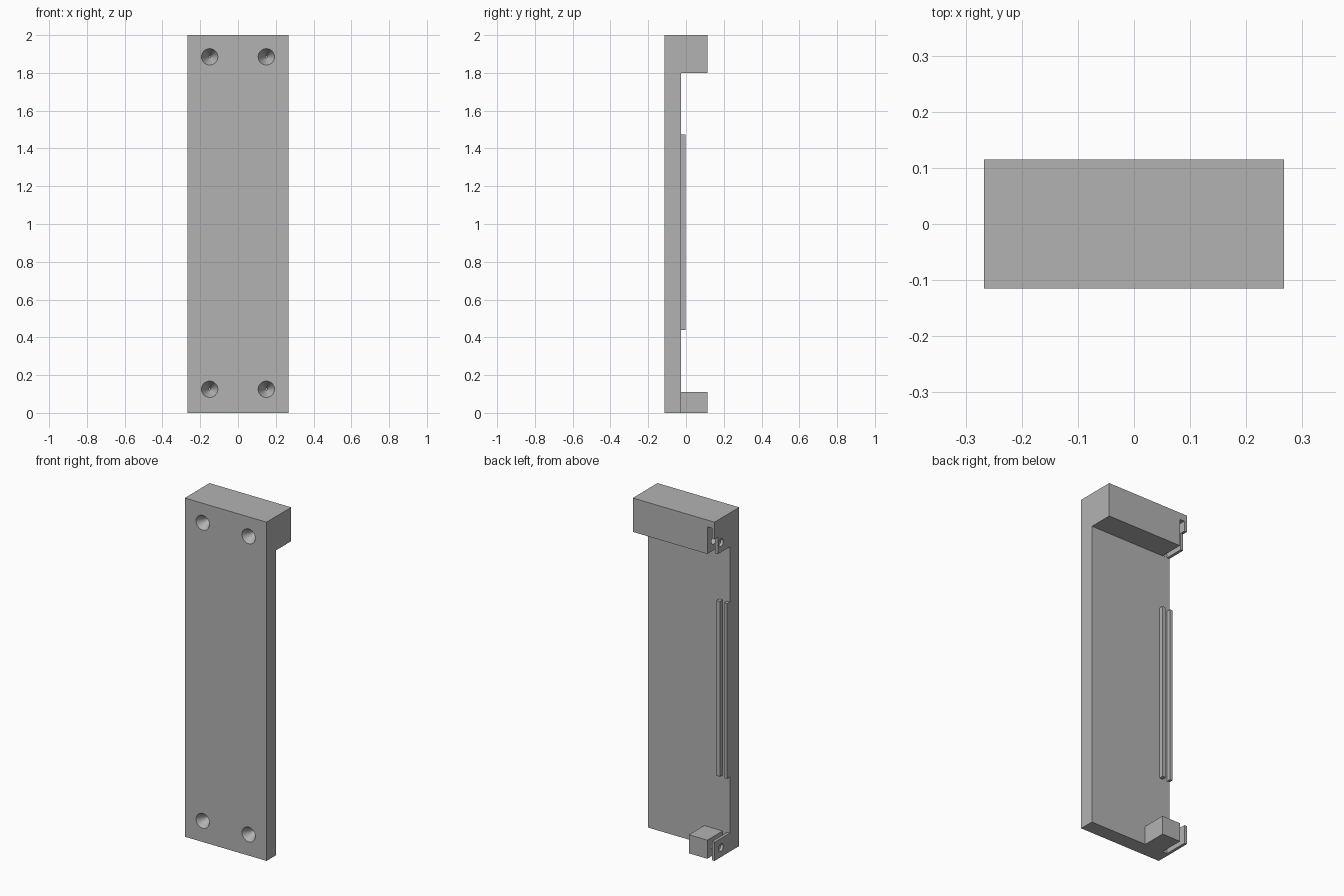
import bpy, bmesh, math
from mathutils import Matrix, Vector

cube = bpy.data.objects.get("Cube")
if cube:
    bpy.data.objects.remove(cube, do_unlink=True)

grey = bpy.data.materials.new("plain grey")
grey.use_nodes = True
colour = (0.45, 0.45, 0.45, 1)
grey.diffuse_color = colour
grey.node_tree.nodes["Principled BSDF"].inputs["Base Color"].default_value = colour

# Main dimensions
SIDE, FRONT, BACK, PLATE = 0.267, -0.115, 0.115, -0.027
SLOT = (-0.25, -0.22)          # card slot across x


def finish(name, bm):
    bmesh.ops.recalc_face_normals(bm, faces=bm.faces)
    mesh = bpy.data.meshes.new(name)
    bm.to_mesh(mesh)
    bm.free()
    mesh.materials.append(grey)
    obj = bpy.data.objects.new(name, mesh)
    bpy.context.collection.objects.link(obj)
    return obj


def box(name, xs, ys, zs):
    bm = bmesh.new()
    bmesh.ops.create_cube(bm, size=1)
    for v in bm.verts:
        v.co = [r[0] if c < 0 else r[1] for c, r in zip(v.co, (xs, ys, zs))]
    return finish(name, bm)


def cone(name, centre, r1, r2, depth, turn, axis):
    bm = bmesh.new()
    m = Matrix.Translation(centre) @ Matrix.Rotation(turn, 4, axis)
    bmesh.ops.create_cone(bm, cap_ends=True, segments=32, radius1=r1,
                          radius2=r2, depth=depth, matrix=m)
    return finish(name, bm)


def cut(obj, cutters):
    for c in cutters:
        mod = obj.modifiers.new("cut", 'BOOLEAN')
        mod.operation = 'DIFFERENCE'
        mod.solver = 'EXACT'
        mod.object = c
        bpy.context.view_layer.objects.active = obj
        bpy.ops.object.modifier_apply(modifier=mod.name)
        bpy.data.objects.remove(c, do_unlink=True)


def pin_hole(z):
    return cone("pin_cutter", (-0.22, 0.055, z), 0.022, 0.022, 0.14, math.pi / 2, 'Y')


# Back plate and full-width top block, from one side profile
bm = bmesh.new()
profile = [(FRONT, 0), (PLATE, 0), (PLATE, 1.8), (BACK, 1.8), (BACK, 2), (FRONT, 2)]
face = bm.faces.new([bm.verts.new((-SIDE, y, z)) for y, z in profile])
ext = bmesh.ops.extrude_face_region(bm, geom=[face])
bmesh.ops.translate(bm, vec=Vector((2 * SIDE, 0, 0)),
                    verts=[v for v in ext["geom"] if isinstance(v, bmesh.types.BMVert)])
body = finish("plate_and_top_block", bm)

# Slot, notched outer wall and pin hole in the top block
cutters = [
    box("slot_cutter", SLOT, (PLATE + 0.001, 0.2), (1.7, 1.96)),
    box("notch_cutter", (-0.3, -0.235), (BACK - 0.03, 0.2), (1.7, 1.9)),
    pin_hole(1.857),
]
# Tapered screw holes in the front
for x in (-0.15, 0.15):
    for z in (0.125, 1.885):
        cutters.append(cone("screw_cutter", (x, FRONT + 0.034, z),
                            0.044, 0.006, 0.07, -math.pi / 2, 'X'))
cut(body, cutters)

# Bottom block and thin outer wall, with a slot between them
for name, xs in (("bottom_block", (SLOT[1], -0.1)), ("bottom_wall", (-SIDE, SLOT[0]))):
    part = box(name, xs, (PLATE, BACK), (0, 0.11))
    cut(part, [pin_hole(0.057)])

# Two guide rails either side of the slot line
for name, xs in (("inner_rail", (SLOT[1], -0.198)), ("outer_rail", (-SIDE, SLOT[0]))):
    box(name, xs, (PLATE, -0.002), (0.44, 1.475))

# Smooth hole walls, sharp edges elsewhere
bpy.ops.object.select_all(action='DESELECT')
for obj in bpy.context.scene.objects:
    if obj.type == 'MESH':
        obj.select_set(True)
        bpy.context.view_layer.objects.active = obj
bpy.ops.object.shade_smooth_by_angle(angle=math.radians(30))
